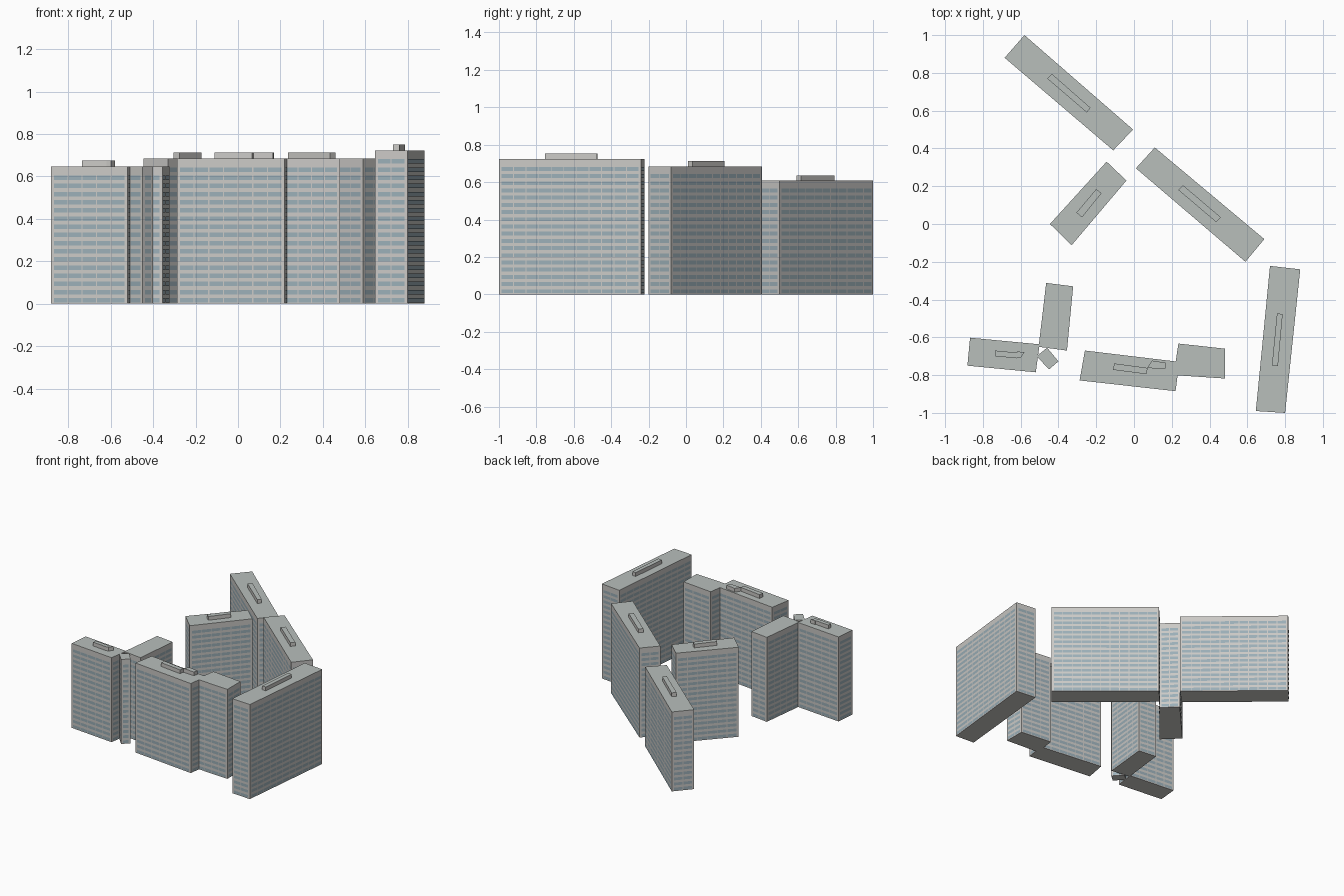
import bpy, bmesh
from mathutils import Vector

if "Cube" in bpy.data.objects:
    bpy.data.objects.remove(bpy.data.objects["Cube"])

FLOOR = 0.0385      # storey height
PARAPET = 0.030     # blank band above the top storey
BAY = 0.072         # approximate window width


def material(name, colour):
    m = bpy.data.materials.new(name)
    m.diffuse_color = (*colour, 1)
    m.use_nodes = True
    m.node_tree.nodes["Principled BSDF"].inputs["Base Color"].default_value = m.diffuse_color
    return m


wall = material("wall", (0.60, 0.59, 0.57))
roof = material("roof", (0.48, 0.52, 0.50))
glass = material("glass", (0.33, 0.43, 0.48))


def finish(bm, name, mats):
    mesh = bpy.data.meshes.new(name)
    bm.to_mesh(mesh)
    bm.free()
    for m in mats:
        mesh.materials.append(m)
    ob = bpy.data.objects.new(name, mesh)
    bpy.context.collection.objects.link(ob)


def prism(name, plan, z0, z1):
    """Closed block over a plan outline, with its top face in roof colour."""
    bm = bmesh.new()
    base = bm.faces.new([bm.verts.new((x, y, z0)) for x, y in plan])
    ext = bmesh.ops.extrude_face_region(bm, geom=[base], use_keep_orig=True)
    for v in ext["geom"]:
        if isinstance(v, bmesh.types.BMVert):
            v.co.z = z1
    bmesh.ops.recalc_face_normals(bm, faces=bm.faces)
    for f in bm.faces:
        f.material_index = int(f.normal.z > 0.5)
    finish(bm, name, [wall, roof])


def windows(name, plan, floors):
    """Rows of window panes on every side; plan runs clockwise from above."""
    bm = bmesh.new()
    for i, p in enumerate(plan):
        a, b = Vector(p), Vector(plan[(i + 1) % len(plan)])
        length = (b - a).length
        along = (b - a) / length
        out = Vector((-along.y, along.x)) * 0.001
        bays = max(1, round(length / BAY))
        margin = 0.012
        step = (length - 2 * margin) / bays
        for k in range(floors):
            lo = k * FLOOR + 0.006
            hi = lo + 0.021
            for j in range(bays):
                s = a + out + along * (margin + j * step + 0.0025)
                e = a + out + along * (margin + (j + 1) * step - 0.0025)
                bm.faces.new([bm.verts.new(c) for c in (
                    (e.x, e.y, lo), (s.x, s.y, lo), (s.x, s.y, hi), (e.x, e.y, hi))])
    finish(bm, name, [glass])


# Block name, storeys, clockwise plan corners, roof housings
blocks = [
    ("north_west_block", 15,
     [(-0.58, 1.0), (-0.005, 0.50), (-0.11, 0.39), (-0.685, 0.88)],
     [[(-0.435, 0.795), (-0.23, 0.615), (-0.25, 0.59), (-0.46, 0.77)]]),
    ("north_east_block", 17,
     [(0.11, 0.405), (0.69, -0.08), (0.59, -0.20), (0.01, 0.295)],
     [[(0.26, 0.205), (0.46, 0.035), (0.435, 0.01), (0.235, 0.18)]]),
    ("courtyard_block", 17,
     [(-0.145, 0.33), (-0.04, 0.23), (-0.33, -0.112), (-0.445, 0.0)],
     [[(-0.20, 0.185), (-0.172, 0.163), (-0.275, 0.035), (-0.305, 0.06)]]),
    ("corner_north_wing", 16,
     [(-0.465, -0.312), (-0.322, -0.33), (-0.355, -0.67), (-0.505, -0.65)], []),
    ("corner_west_wing", 16,
     [(-0.868, -0.602), (-0.50, -0.637), (-0.52, -0.785), (-0.882, -0.75)],
     [[(-0.735, -0.67), (-0.62, -0.681), (-0.62, -0.711), (-0.735, -0.70)],
      [(-0.62, -0.675), (-0.58, -0.678), (-0.60, -0.708), (-0.62, -0.711)]]),
    ("corner_stair_tower", 16,
     [(-0.46, -0.655), (-0.40, -0.727), (-0.45, -0.77), (-0.515, -0.70)], []),
    ("south_block", 17,
     [(-0.26, -0.67), (0.24, -0.73), (0.22, -0.885), (-0.288, -0.828)],
     [[(-0.105, -0.738), (0.072, -0.762), (0.066, -0.795), (-0.11, -0.772)],
      [(0.095, -0.723), (0.17, -0.735), (0.165, -0.768), (0.07, -0.762)]]),
    ("south_annex", 17,
     [(0.235, -0.633), (0.482, -0.66), (0.482, -0.818), (0.21, -0.80)], []),
    ("east_block", 18,
     [(0.72, -0.222), (0.88, -0.24), (0.80, -1.0), (0.645, -0.99)],
     [[(0.757, -0.473), (0.787, -0.477), (0.762, -0.753), (0.73, -0.75)]]),
]

for name, floors, plan, housings in blocks:
    top = floors * FLOOR + PARAPET
    prism(name, plan, 0, top)
    windows(name + "_windows", plan, floors)
    for n, outline in enumerate(housings, 1):
        prism(f"{name}_roof_housing_{n}", outline, top - 0.002, top + 0.029)
